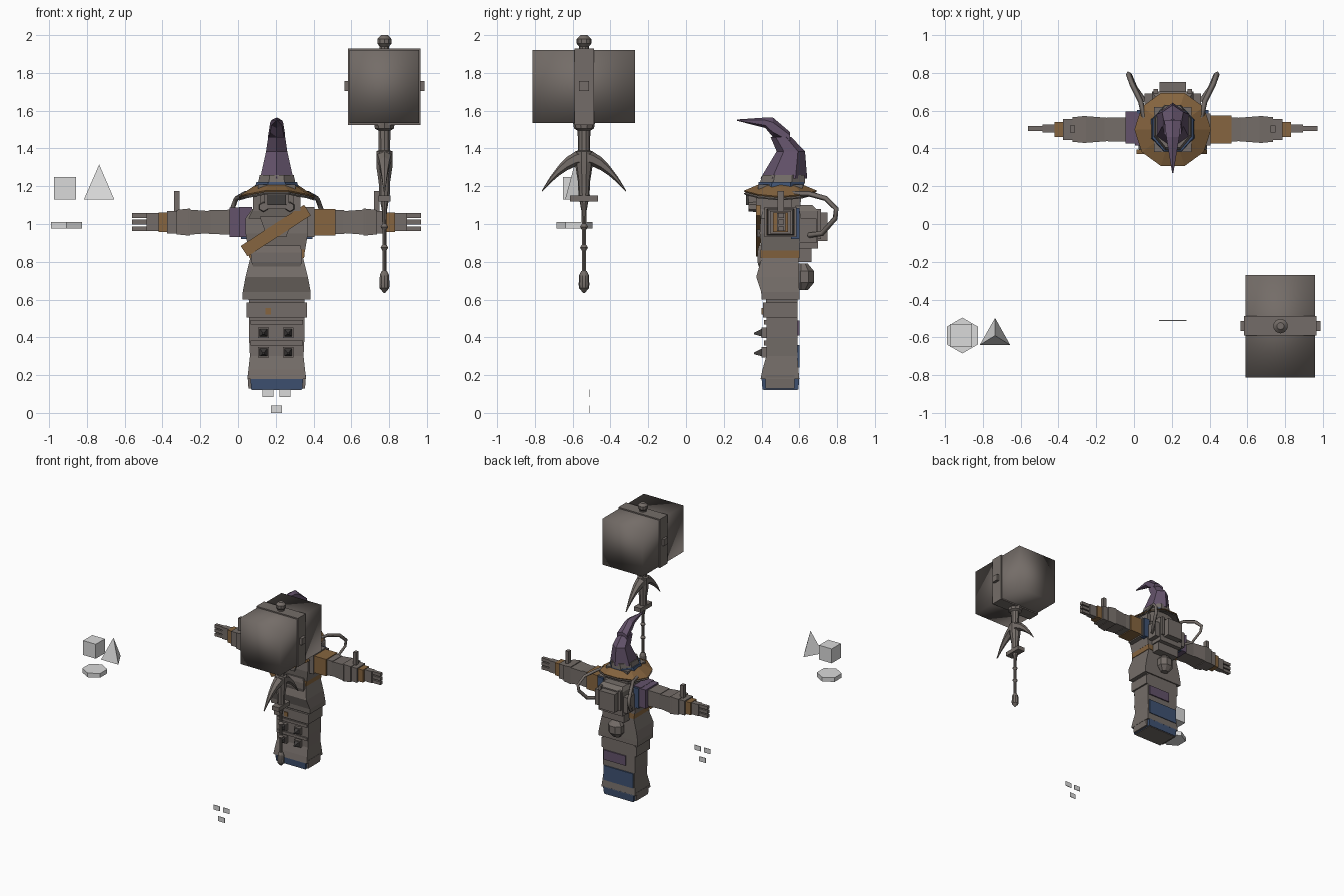
import bpy, bmesh, math
from mathutils import Matrix, Vector

if "Cube" in bpy.data.objects:
    bpy.data.objects.remove(bpy.data.objects["Cube"], do_unlink=True)


def material(name, rgb):
    m = bpy.data.materials.new(name)
    m.use_nodes = True
    m.diffuse_color = (*rgb, 1)
    m.node_tree.nodes["Principled BSDF"].inputs["Base Color"].default_value = (*rgb, 1)
    return m


GREY = material("warm_grey", (.175, .152, .138))
PURPLE = material("dusty_purple", (.125, .085, .145))
ORANGE = material("leather_orange", (.24, .13, .05))
BLUE = material("faded_blue", (.05, .085, .17))
DARK = material("dark_grey", (.055, .05, .048))
PALE = material("pale_grey", (.7, .7, .7))
CX, CY = .205, .5


def add(name, bm, mat, smooth=False):
    bmesh.ops.recalc_face_normals(bm, faces=bm.faces)
    me = bpy.data.meshes.new(name)
    bm.to_mesh(me)
    bm.free()
    me.materials.append(mat)
    for p in me.polygons:
        p.use_smooth = smooth
    ob = bpy.data.objects.new(name, me)
    bpy.context.collection.objects.link(ob)
    return ob


def loft(name, rings, mat, sides=4, axis="z", smooth=False):
    """Rings are (position, half a, half b, centre a, centre b) along an axis."""
    bm = bmesh.new()
    loops = []
    for pos, ha, hb, ca, cb in rings:
        loop = []
        for i in range(sides):
            t = (i + .5) * math.tau / sides
            k = 1 / math.cos(math.pi / sides)
            a, b = ca + ha * k * math.cos(t), cb + hb * k * math.sin(t)
            co = {"x": (pos, a, b), "y": (a, pos, b), "z": (a, b, pos)}[axis]
            loop.append(bm.verts.new(co))
        loops.append(loop)
    for lo, hi in zip(loops, loops[1:]):
        for i in range(sides):
            j = (i + 1) % sides
            bm.faces.new((lo[i], lo[j], hi[j], hi[i]))
    bm.faces.new(loops[0])
    bm.faces.new(loops[-1])
    return add(name, bm, mat, smooth)


def box(name, x, y, z, mat, smooth=False):
    hx, hy = (x[1] - x[0]) / 2, (y[1] - y[0]) / 2
    cx, cy = (x[0] + x[1]) / 2, (y[0] + y[1]) / 2
    return loft(name, [(h, hx, hy, cx, cy) for h in z], mat, smooth=smooth)


def body(name, rings, mat=GREY, sides=4):
    """Loft centred on the figure: (z, half width, front y, back y)."""
    return loft(name, [(z, w, (b - f) / 2, CX, (f + b) / 2) for z, w, f, b in rings], mat, sides)


def tube(name, points, radius, mat):
    cu = bpy.data.curves.new(name, "CURVE")
    cu.dimensions = "3D"
    cu.bevel_depth = radius
    cu.bevel_resolution = 0
    cu.use_fill_caps = True
    sp = cu.splines.new("POLY")
    sp.points.add(len(points) - 1)
    for p, co in zip(sp.points, points):
        p.co = (*co, 1)
    cu.materials.append(mat)
    ob = bpy.data.objects.new(name, cu)
    bpy.context.collection.objects.link(ob)


# Robe: stacked cloth tiers
body("blue_hem", [(.125, .135, .405, .595), (.185, .14, .4, .6)], BLUE)
body("hem_sole", [(.12, .13, .41, .59), (.13, .13, .41, .59)])
body("hem_sides", [(.13, .15, .42, .575), (.2, .155, .42, .575)])
body("lower_robe", [(.18, .155, .395, .6), (.23, .15, .405, .595), (.3, .142, .425, .59),
                    (.4, .147, .425, .59), (.51, .147, .425, .59)])
body("robe_belt", [(.505, .16, .407, .59), (.585, .16, .407, .59)])
body("upper_robe", [(.58, .147, .425, .59), (.63, .15, .42, .59)])
body("tunic_skirt", [(.6, .18, .4, .6), (.64, .18, .398, .6), (.72, .165, .372, .598),
                     (.82, .14, .4, .595)])
body("waist_sash", [(.82, .145, .395, .6), (.865, .15, .395, .6)], ORANGE)
body("belly_plate", [(.775, .125, .385, .5), (.8, .135, .378, .5), (.85, .135, .378, .5),
                     (.885, .125, .385, .5)])
body("torso", [(.86, .15, .4, .6), (.95, .165, .39, .6), (1.03, .165, .395, .6), (1.08, .13, .41, .59)])
body("collar", [(1.03, .15, .385, .61), (1.08, .125, .375, .6)])

# Bands and patches on the robe
for i, z in enumerate((.24, .37, .48)):
    body(f"front_strap_{i}", [(z - .012, .14, .414, .44), (z + .012, .14, .414, .44)])
box("back_blue_patch", (.07, .34), (.588, .6), (.24, .36), BLUE)
box("back_purple_patch", (.14, .34), (.588, .6), (.41, .49), PURPLE)
box("belt_buckle", (.145, .175), (.4, .408), (.52, .555), ORANGE)

# Studs on the robe front
for x in (.135, .265):
    for z in (.32, .425):
        box("stud_base", (x - .028, x + .028), (.4, .43), (z - .028, z + .028), GREY)
        loft("stud_spike", [(.36, .004, .004, x, z - .005), (.4, .02, .02, x, z)], DARK, axis="y")

# Chest sash
sash = box("chest_sash", (-.2, .2), (-.012, .012), (-.033, .033), ORANGE)
sash.matrix_world = Matrix.Translation((.2, .383, .965)) @ Matrix.Rotation(math.radians(-33), 4, "Y")
body("chest_plate", [(.93, .05, .376, .42), (1.04, .09, .372, .42)])

# Head, mask and hood
body("head", [(1.06, .09, .39, .6), (1.21, .1, .38, .62)])
body("mask", [(1.08, .065, .335, .42), (1.18, .065, .325, .42)])
body("mask_visor", [(1.1, .048, .319, .34), (1.165, .048, .317, .34)], DARK)
for s in (-1, 1):
    x = CX + s * .105
    box("hood_side", (x - .02, x + .02), (.37, .56), (1.07, 1.17), GREY)
    x = CX + s * .07
    loft("mask_filter", [(.33, .02, .02, x, 1.09), (.4, .025, .025, x, 1.09)], GREY, 6, "y")

# Hat brim: a drooping ring, leather above and grey below
for name, drop, mat in (("hat_brim_top", 0, ORANGE), ("hat_brim_lining", .014, GREY)):
    bm = bmesh.new()
    rims = []
    for r, z in ((.09, 1.222), (.203, 1.18)):
        ring = []
        for i in range(10):
            t = i * math.tau / 10
            sag = .035 * math.cos(t) ** 2 if r > .1 else 0
            ring.append(bm.verts.new((CX + r * math.cos(t), CY + r * math.sin(t), z - sag - drop)))
        rims.append(ring)
    for i in range(10):
        j = (i + 1) % 10
        bm.faces.new((rims[0][i], rims[0][j], rims[1][j], rims[1][i]))
    ob = add(name, bm, mat)
    thick = ob.modifiers.new("thickness", "SOLIDIFY")
    thick.thickness = .008

# Hat crown, bent forward to a point
body("hat_band_blue", [(1.195, .115, .38, .625), (1.222, .108, .385, .625)], BLUE, 8)
body("hat_band", [(1.215, .1, .39, .63), (1.26, .09, .405, .628)], GREY, 8)
body("hat_crown", [(1.24, .088, .41, .625), (1.385, .056, .49, .62), (1.46, .045, .455, .55)], PURPLE, 6)
loft("hat_tip", [(.27, .003, .003, CX, 1.55), (.42, .028, .024, CX, 1.536),
                 (.46, .034, .045, CX, 1.512), (.55, .045, .028, CX, 1.455)], PURPLE, 6, "y")

# Arms: mirrored sleeve segments (start, end, half y, half z, centre z)
for s, side in ((-1, "right"), (1, "left")):
    def sleeve(part, d0, d1, hy, hz, mat=GREY, cy=CY, cz=1.01, flare=1):
        loft(f"{side}_{part}", [(CX + s * d0, hy, hz, cy, cz),
                                (CX + s * d1, hy * flare, hz * flare, cy, cz)], mat, axis="x")
    sleeve("shoulder", .13, .2, .085, .08, PURPLE if s < 0 else GREY)
    if s < 0:
        sleeve("purple_cuff", .19, .25, .085, .078, PURPLE, .51)
    else:
        sleeve("orange_sleeve", .19, .31, .075, .07, ORANGE)
    sleeve("upper_arm", .24, .36, .065, .066, flare=.95)
    sleeve("elbow", .35, .47, .062, .058, flare=1.15)
    sleeve("forearm", .46, .53, .072, .072, flare=.9)
    sleeve("cuff", .52, .58, .055, .06)
    sleeve("orange_wrist", .575, .625, .04, .052, ORANGE)
    sleeve("palm", .62, .69, .022, .048, cy=.505)
    for z in (.975, 1.01, 1.045):
        sleeve("finger", .68, .765, .014, .013, cy=.505, cz=z)
    x = CX + s * .53
    box(f"{side}_thumb", (x - .014, x + .014), (.485, .52), (1.06, 1.175), GREY)
    x = CX + s * .165
    box(f"{side}_blue_strap", (x - .025, x + .025), (.555, .602), (.92, 1.085), BLUE)

    # Hooked pipes behind the shoulders
    path = ((.15, .56, 1.16), (.17, .65, 1.16), (.215, .74, 1.135), (.235, .795, 1.08),
            (.23, .79, 1.03), (.2, .72, .95), (.15, .65, .94))
    tube(f"{side}_back_pipe", [(CX + s * d, y, z) for d, y, z in path], .014, GREY)

# Backpack with pockets and a hanging pouch
body("pack_body", [(.87, .11, .58, .7), (1.07, .11, .58, .7), (1.1, .09, .58, .67)])
body("pack_flap", [(.91, .07, .68, .75), (1.06, .07, .68, .75)])
body("pack_base", [(.8, .1, .58, .665), (.88, .1, .58, .665)])
for s in (-1, 1):
    x = CX + s * .12
    box("pack_side_pocket", (x - .03, x + .03), (.59, .69), (.9, 1.03), GREY)
    x = CX + s * .09
    box("pack_clasp", (x - .012, x + .012), (.69, .715), (.92, 1.08), GREY)
loft("hanging_pouch", [(.65, .03, .025, CX, .62), (.69, .06, .05, CX, .628),
                       (.75, .06, .05, CX, .628), (.79, .03, .025, CX, .62)], GREY, 8)

# Great hammer
HX, HY = .775, -.54
box("hammer_head", (.59, .957), (-.812, -.27), (1.535, 1.92), GREY, True)
box("hammer_band", (.582, .965), (-.59, -.487), (1.525, 1.93), GREY)
for x in (.575, .975):
    box("hammer_rivet", (x - .012, x + .012), (-.567, -.513), (1.703, 1.757), GREY)


def turned(name, profile, sides=10):
    ob = loft(name, [(z, r, r, HX, HY) for z, r in profile], GREY, sides, smooth=True)
    bpy.context.view_layer.objects.active = ob
    ob.select_set(True)
    bpy.ops.object.shade_smooth_by_angle()
    ob.select_set(False)


turned("hammer_finial", [(1.92, .026), (1.94, .025), (1.955, .037), (1.98, .037), (2.0, .018)])
turned("hammer_neck", [(1.54, .056), (1.505, .05), (1.495, .032), (1.39, .03), (1.385, .043),
                       (1.3, .042), (1.22, .03), (1.14, .028)])
turned("hammer_shaft", [(1.13, .024), (1.07, .013), (1.0, .011), (.985, .02), (.97, .011),
                        (.89, .011), (.875, .02), (.86, .011), (.74, .011)])
turned("hammer_pommel", [(.75, .014), (.73, .024), (.68, .027), (.66, .025), (.635, .004)])
box("hammer_collar", (HX - .032, HX + .032), (HY - .075, HY + .075), (1.118, 1.152), GREY)

# Crescent guard: a tapering arc
rings = []
for i in range(11):
    u = i / 5 - 1
    rings.append((HY + .222 * u, .038 * (1 - abs(u)) + .004, .032 * (1 - abs(u) ** 2) + .004,
                  HX, 1.355 - .18 * abs(u) ** 1.8))
loft("hammer_crescent", rings, GREY, 6, "y")

# Loose plain solids
box("loose_cube", (-.973, -.857), (-.65, -.53), (1.13, 1.25), PALE)
loft("loose_hexagon", [(z, .082, .082, -.908, -.59) for z in (.975, 1.01)], PALE, 6)
bm = bmesh.new()
tip = bm.verts.new((-.735, -.59, 1.315))
base = [bm.verts.new(v) for v in ((-.816, -.64, 1.13), (-.655, -.64, 1.13), (-.735, -.497, 1.13))]
bm.faces.new(base)
for i in range(3):
    bm.faces.new((base[i], base[(i + 1) % 3], tip))
add("loose_pyramid", bm, PALE)

# Loose thin cards
for x, z in ((.16, .105), (.25, .105), (.205, .02)):
    box("loose_card", (x - .029, x + .029), (-.512, -.508), (z - .02, z + .02), PALE)
